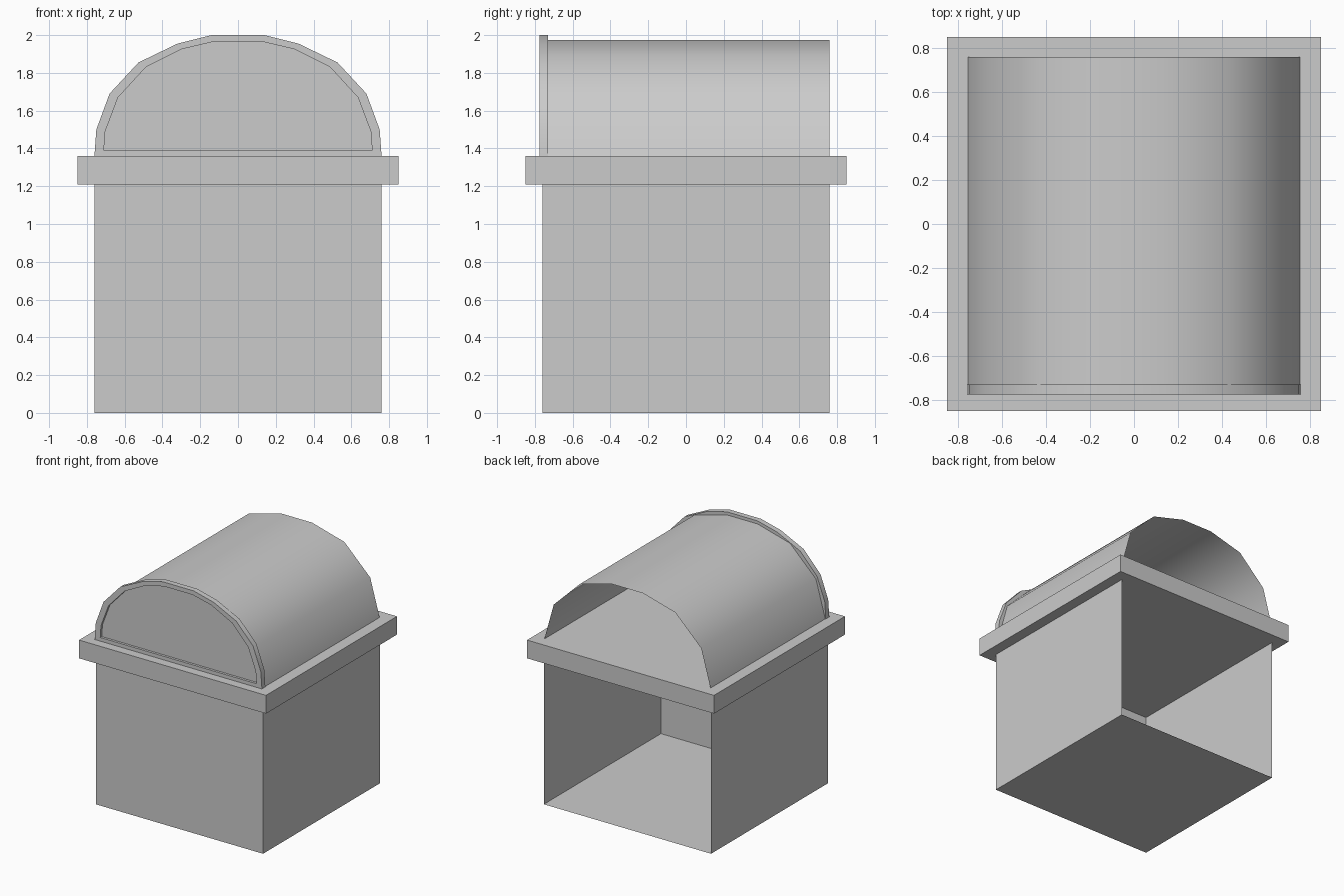
import bpy, bmesh
from math import radians

if "Cube" in bpy.data.objects:
    bpy.data.objects.remove(bpy.data.objects["Cube"])


def make(name, verts, faces, smooth=None):
    me = bpy.data.meshes.new(name)
    me.from_pydata(verts, [], faces)
    me.update()
    ob = bpy.data.objects.new(name, me)
    bpy.context.collection.objects.link(ob)
    if smooth:
        bpy.ops.object.select_all(action='DESELECT')
        ob.select_set(True)
        bpy.context.view_layer.objects.active = ob
        bpy.ops.object.shade_smooth_by_angle(angle=radians(smooth))
    return ob


def box(name, half, z0, z1, skip=()):
    """Square box; faces listed in skip are left open."""
    verts = [(x * half, y * half, z) for z in (z0, z1)
             for x, y in ((-1, -1), (1, -1), (1, 1), (-1, 1))]
    sides = {'bottom': (3, 2, 1, 0), 'top': (4, 5, 6, 7), 'front': (0, 1, 5, 4),
             'right': (1, 2, 6, 5), 'back': (2, 3, 7, 6), 'left': (3, 0, 4, 7)}
    return make(name, verts, [f for k, f in sides.items() if k not in skip])


def mirrored(half):
    """Full arch profile, right to left, from its right half."""
    return half + [(-x, z) for x, z in reversed(half)]


def loop(profile, y):
    return [(x, y, z) for x, z in profile]


# Body: thin-walled box open at the back, capped by the ledge
box("body", 0.76, 0, 1.21, skip=('top', 'back'))

# Ledge: solid slab
box("ledge", 0.85, 1.21, 1.36)

# Arched roof: single curved sheet, open at the back
arch = mirrored([(0.755, 1.36), (0.67, 1.665), (0.435, 1.895), (0.14, 1.975)])
n = len(arch)
make("arched_roof", loop(arch, -0.73) + loop(arch, 0.76),
     [(i, i + n, i + n + 1, i + 1) for i in range(n - 1)], 60)

# Front gable: arched plate with a raised rim around a recessed panel
outer = mirrored([(0.76, 1.36), (0.75, 1.5), (0.68, 1.69),
                  (0.527, 1.855), (0.32, 1.955), (0.14, 2.0)])
inner = mirrored([(0.71, 1.39), (0.703, 1.49), (0.635, 1.67),
                  (0.488, 1.83), (0.3, 1.925), (0.13, 1.965)])
n = len(outer)
verts = (loop(outer, -0.73) + loop(outer, -0.775)
         + loop(inner, -0.775) + loop(inner, -0.755))
faces = [(r * n + i, r * n + (i + 1) % n, (r + 1) * n + (i + 1) % n, (r + 1) * n + i)
         for r in range(3) for i in range(n)]
faces += [tuple(range(n))[::-1], tuple(range(3 * n, 4 * n))]
gable = make("front_gable", verts, faces)
bm = bmesh.new()
bm.from_mesh(gable.data)
bmesh.ops.recalc_face_normals(bm, faces=bm.faces)
bm.to_mesh(gable.data)
bm.free()
bpy.ops.object.select_all(action='DESELECT')
gable.select_set(True)
bpy.context.view_layer.objects.active = gable
bpy.ops.object.shade_smooth_by_angle(angle=radians(40))
